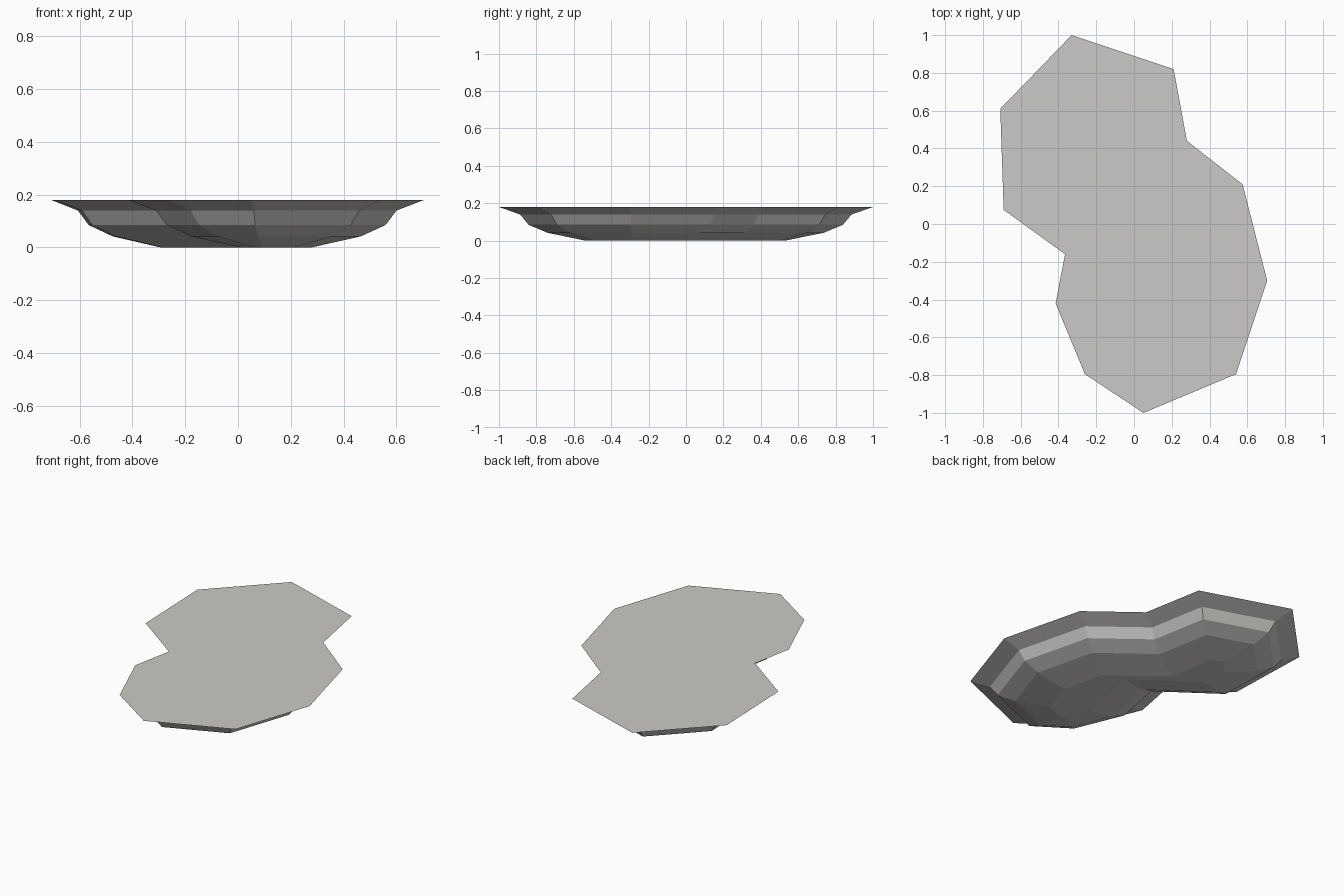
import bpy
import bmesh
from mathutils import Vector

cube = bpy.data.objects.get("Cube")
if cube:
    bpy.data.objects.remove(cube, do_unlink=True)

# Rim outline, clockwise from above
RIM = [(-0.33, 1.0), (0.21, 0.82), (0.28, 0.44), (0.575, 0.21),
       (0.705, -0.3), (0.54, -0.795), (0.05, -1.0), (-0.26, -0.795),
       (-0.415, -0.42), (-0.365, -0.16), (-0.69, 0.075), (-0.708, 0.61)]

# Wall profile: inset from the rim, height
PROFILE = [(0.0, 0.18), (0.1, 0.14), (0.14, 0.085), (0.23, 0.042), (0.41, 0.0)]


def inset(outline, distance):
    """Move every edge of a clockwise outline inwards by the same distance."""
    points = [Vector(p) for p in outline]
    result = []
    for i, point in enumerate(points):
        before = (point - points[i - 1]).normalized()
        after = (points[(i + 1) % len(points)] - point).normalized()
        inward = Vector((before.y + after.y, -before.x - after.x))
        result.append(point + inward * (2 * distance / inward.length_squared))
    return result


stone = bpy.data.materials.new("warm_grey_stone")
stone.use_nodes = True
color = (0.6, 0.59, 0.57, 1)
stone.diffuse_color = color
stone.node_tree.nodes["Principled BSDF"].inputs["Base Color"].default_value = color

# Stacked rings joined by walls, closed with a flat top and floor
bm = bmesh.new()
rings = [[bm.verts.new((p.x, p.y, z)) for p in inset(RIM, d)] for d, z in PROFILE]
count = len(RIM)
for upper, lower in zip(rings, rings[1:]):
    for i in range(count):
        j = (i + 1) % count
        bm.faces.new((upper[i], upper[j], lower[j], lower[i]))
bm.faces.new(rings[0][::-1])
bm.faces.new(rings[-1])
bmesh.ops.recalc_face_normals(bm, faces=bm.faces)

mesh = bpy.data.meshes.new("basin")
bm.to_mesh(mesh)
bm.free()
mesh.materials.append(stone)
basin = bpy.data.objects.new("basin", mesh)
bpy.context.collection.objects.link(basin)
